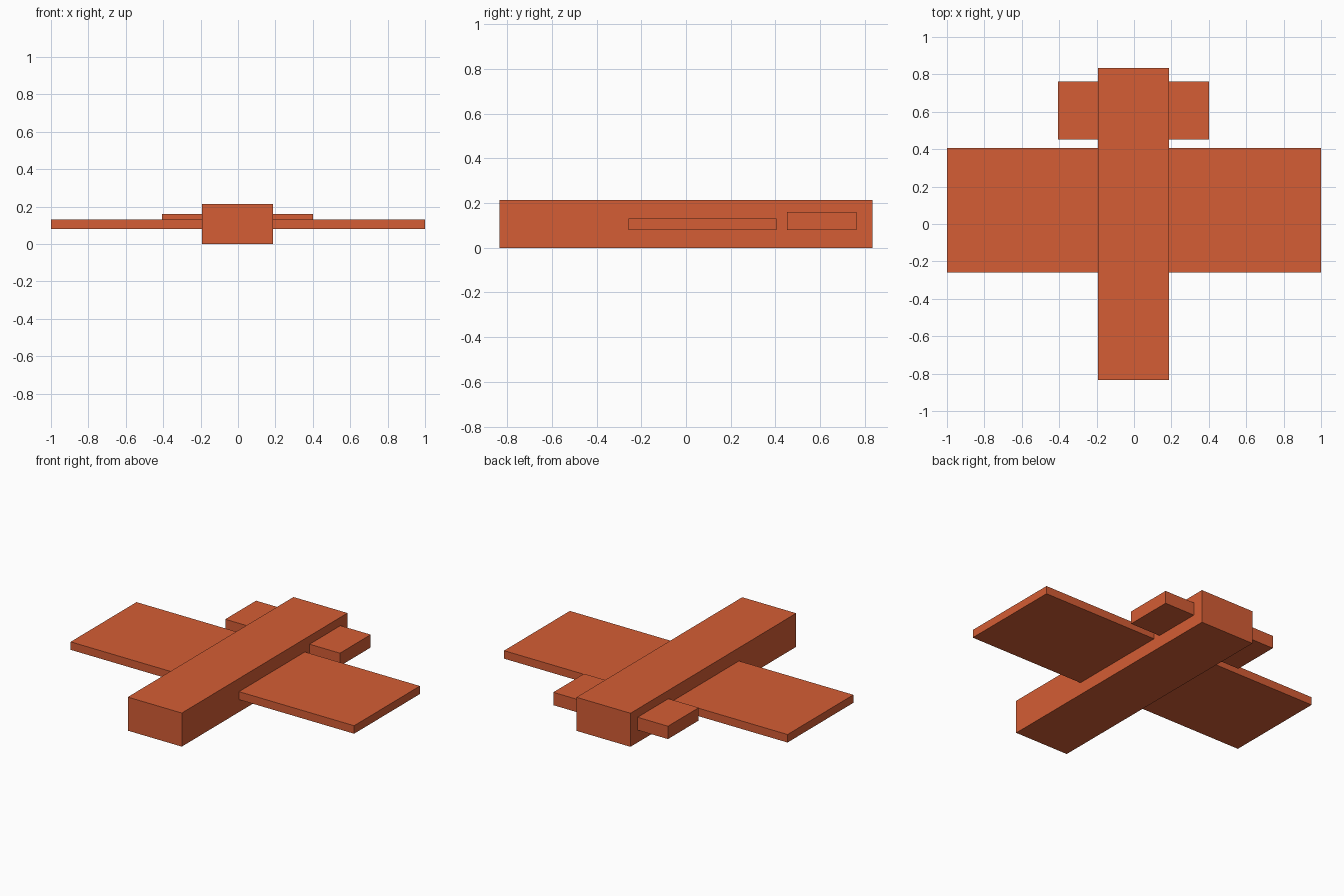
import bpy

if "Cube" in bpy.data.objects:
    bpy.data.objects.remove(bpy.data.objects["Cube"])

# Single orange-red paint
paint = bpy.data.materials.new("orange_paint")
paint.diffuse_color = (0.66, 0.11, 0.035, 1.0)
paint.use_nodes = True
paint.node_tree.nodes["Principled BSDF"].inputs["Base Color"].default_value = paint.diffuse_color


def box(name, x, y, z):
    """Axis-aligned block from (min, max) ranges."""
    bpy.ops.mesh.primitive_cube_add(size=1)
    ob = bpy.context.object
    ob.name = name
    ob.location = [(r[0] + r[1]) / 2 for r in (x, y, z)]
    ob.scale = [r[1] - r[0] for r in (x, y, z)]
    bpy.ops.object.transform_apply(location=True, rotation=False, scale=True)
    ob.data.materials.append(paint)
    return ob


# Fuselage, sitting on the ground
LEFT, RIGHT = -0.193, 0.188
box("fuselage", (LEFT, RIGHT), (-0.835, 0.835), (0, 0.214))

# Main wings and tailplanes butt against the fuselage sides
for side, root, wing_tip, tail_tip in (("left", LEFT, -1.0, -0.407),
                                       ("right", RIGHT, 1.0, 0.402)):
    box(side + "_wing", sorted((root, wing_tip)), (-0.258, 0.405), (0.079, 0.13))
    box(side + "_tailplane", sorted((root, tail_tip)), (0.453, 0.763), (0.079, 0.161))
